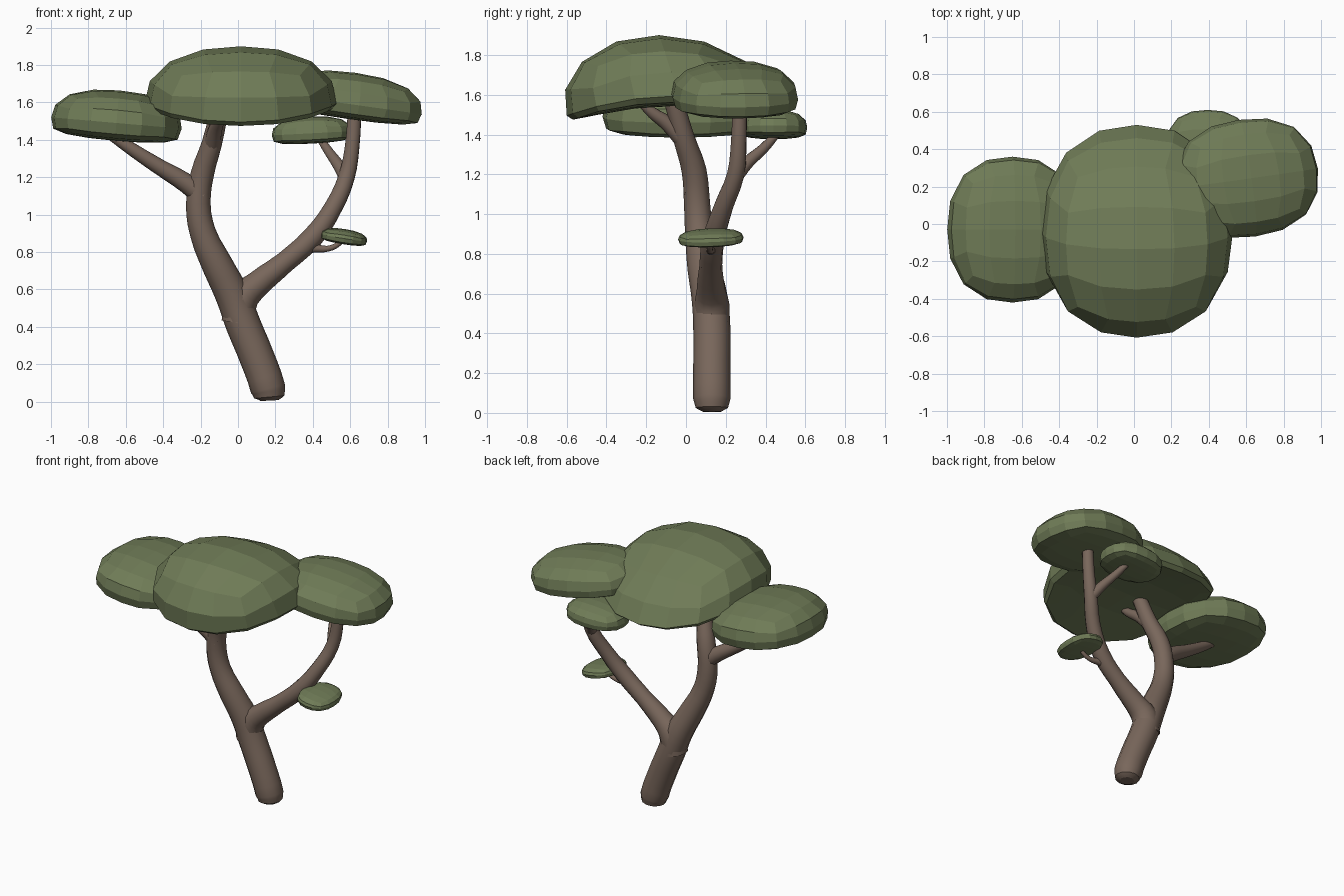
import bpy, bmesh, math
from mathutils import Vector, Matrix

if "Cube" in bpy.data.objects:
    bpy.data.objects.remove(bpy.data.objects["Cube"])


def material(name, color):
    m = bpy.data.materials.new(name)
    m.diffuse_color = color
    m.use_nodes = True
    m.node_tree.nodes["Principled BSDF"].inputs["Base Color"].default_value = m.diffuse_color
    return m


BARK = material("bark", (0.19, 0.135, 0.105, 1))
LEAF = material("leaves", (0.16, 0.2, 0.095, 1))


# Tapered tube along points (x, y, z, radius)
def limb(name, pts):
    cu = bpy.data.curves.new(name, 'CURVE')
    cu.dimensions = '3D'
    cu.bevel_depth = 1.04
    cu.bevel_resolution = 4
    cu.resolution_u = 3
    cu.use_fill_caps = True
    sp = cu.splines.new('BEZIER')
    sp.bezier_points.add(len(pts) - 1)
    for bp, p in zip(sp.bezier_points, pts):
        bp.co = p[:3]
        bp.radius = p[3]
        bp.handle_left_type = bp.handle_right_type = 'AUTO'
    ob = bpy.data.objects.new(name, cu)
    bpy.context.collection.objects.link(ob)
    bpy.ops.object.select_all(action='DESELECT')
    bpy.context.view_layer.objects.active = ob
    ob.select_set(True)
    bpy.ops.object.convert(target='MESH')
    ob = bpy.context.object
    ob.data.materials.clear()
    ob.data.materials.append(BARK)
    bpy.ops.object.shade_smooth_by_angle(angle=math.radians(40))


# Leaf pad: slightly boxy quad ball with domed top and flattened underside
def pad(name, loc, size, top, bottom, rot=(0, 0, 0), droop=0.0, lean=0.0, p=2.4):
    bm = bmesh.new()
    bmesh.ops.create_cube(bm, size=2)
    bmesh.ops.subdivide_edges(bm, edges=bm.edges[:], cuts=3, use_grid_fill=True)
    for v in bm.verts:
        n = Vector([math.tan(c * math.pi / 4) for c in v.co])
        n /= sum(abs(c) ** p for c in n) ** (1 / p)
        z = n.z * top if n.z > 0 else -bottom * abs(n.z) ** 0.5
        y = n.y * size[1] - lean * max(n.z, 0)
        v.co = (n.x * size[0], y, z - droop * n.y ** 2)
    R = Matrix.Rotation(math.radians(rot[2]), 4, 'Z')
    R = Matrix.Rotation(math.radians(rot[1]), 4, 'Y') @ R
    R = Matrix.Rotation(math.radians(rot[0]), 4, 'X') @ R
    bm.transform(R)
    me = bpy.data.meshes.new(name)
    bm.to_mesh(me)
    bm.free()
    me.materials.append(LEAF)
    ob = bpy.data.objects.new(name, me)
    ob.location = loc
    bpy.context.collection.objects.link(ob)


# Trunk continuing into the left limb
limb("trunk", [
    (0.168, .13, .006, .045), (0.167, .13, .025, .078), (0.16, .13, .07, .09),
    (0.1, .13, .24, .09), (0.025, .13, .42, .09), (-0.03, .12, .57, .088),
    (-0.11, .09, .73, .08), (-0.19, .065, .91, .067), (-0.212, .055, 1.06, .063),
    (-0.19, .04, 1.22, .06), (-0.14, -.01, 1.38, .052), (-0.09, -.07, 1.6, .045)])
# Right limb
limb("right_limb", [
    (0.0, .13, .42, .085), (0.02, .13, .545, .085), (0.1, .125, .625, .068),
    (0.25, .125, .745, .055), (0.4, .14, .88, .055), (0.51, .19, 1.04, .047),
    (0.58, .25, 1.2, .043), (0.61, .265, 1.36, .038), (0.625, .27, 1.58, .035)])
# Side branches and twigs
limb("left_branch", [
    (-0.19, .05, 1.1, .055), (-0.28, .04, 1.17, .05), (-0.42, .02, 1.255, .041),
    (-0.56, .0, 1.345, .034), (-0.7, -.01, 1.44, .025)])
limb("front_branch", [
    (-0.14, -.01, 1.37, .045), (-0.12, -.1, 1.46, .036), (-0.1, -.17, 1.51, .028),
    (-0.09, -.23, 1.57, .022)])
limb("back_branch", [
    (0.58, .25, 1.19, .036), (0.54, .31, 1.26, .031), (0.49, .39, 1.33, .025),
    (0.43, .47, 1.42, .018)])
limb("low_twig", [
    (0.32, .13, .82, .035), (0.41, .125, .82, .022), (0.48, .12, .818, .015),
    (0.54, .12, .845, .013), (0.57, .12, .88, .01)])

# Foliage pads
pad("main_canopy", (.015, -.035, 1.595), (.515, .565), .305, .05, droop=.1, lean=.1, p=2.25)
pad("left_canopy", (-.65, -.03, 1.49), (.35, .39), .175, .095, rot=(0, 5, 0))
pad("right_canopy", (.605, .245, 1.59), (.385, .315), .17, .08, rot=(0, 8, 8))
pad("back_canopy", (.395, .44, 1.435), (.215, .17), .09, .055, rot=(0, -3, 0))
pad("low_leaf_pad", (.567, .125, .878), (.125, .165), .045, .035, rot=(2, 9, 0))
